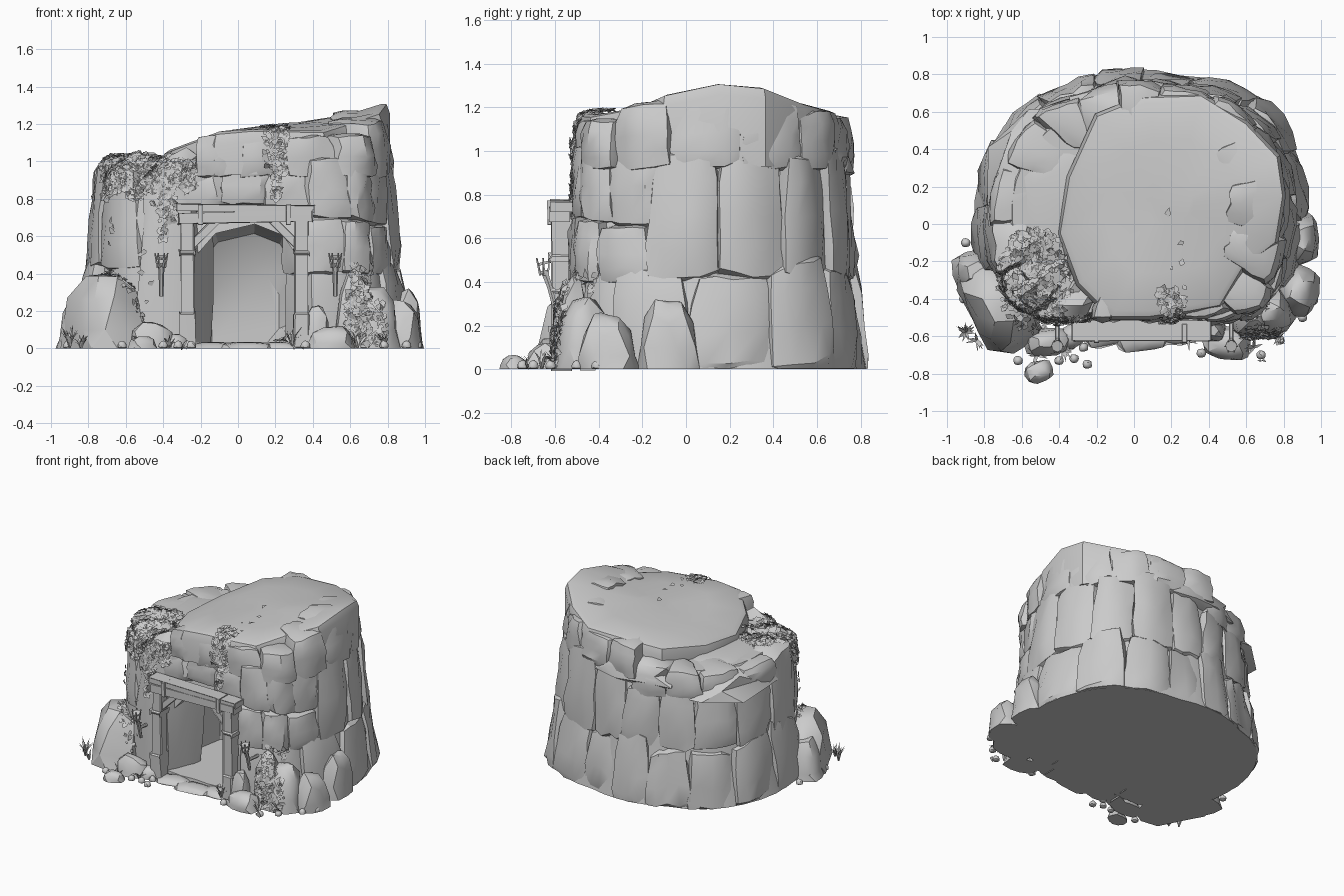
import bpy, bmesh, math, random
from mathutils import Vector, Matrix
from mathutils.bvhtree import BVHTree

if "Cube" in bpy.data.objects:
    bpy.data.objects.remove(bpy.data.objects["Cube"])

random.seed(7)
rnd = random.uniform
CY = 0.12
PLAN = [(0, .96), (30, .92), (45, .86), (70, .74), (90, .73), (120, .73), (135, .79), (150, .83), (180, .88),
        (200, .90), (218, .90), (232, .83), (250, .70), (270, .665), (290, .71), (308, .84), (320, .94), (340, .97), (360, .96)]
rock_v, rock_f = [], []


def lerp_table(t, x):
    for (a, p), (b, q) in zip(t, t[1:]):
        if x <= b:
            return p + (q - p) * max(0, (x - a) / (b - a))
    return t[-1][1]


def radius(deg, z):
    side = lerp_table([(0, 1), (.4, .94), (1, .88), (1.3, .84)], z)
    front = lerp_table([(0, 1), (.4, .98), (1, .95), (1.3, .92)], z)
    k = min(1, max(0, (-math.sin(math.radians(deg)) - .3) / .4))
    return lerp_table(PLAN, deg % 360) * (side + (front - side) * k)


def polar(deg, r, z):
    a = math.radians(deg)
    return Vector((r * math.cos(a), CY + r * math.sin(a), z))


def height(x, y):
    h = lerp_table([(-.45, 1.03), (-.1, 1.16), (.2, 1.2), (.5, 1.235), (.8, 1.33)], x)
    return h - max(0, x) * .22 * abs(y - .22)


def finish(name, bm, rock=False):
    bmesh.ops.recalc_face_normals(bm, faces=bm.faces)
    me = bpy.data.meshes.new(name)
    bm.to_mesh(me)
    bm.free()
    ob = bpy.data.objects.new(name, me)
    bpy.context.collection.objects.link(ob)
    if rock:
        n = len(rock_v)
        rock_v.extend(v.co.copy() for v in me.vertices)
        rock_f.extend([n + i for i in p.vertices] for p in me.polygons)
    return ob


def loft(name, rings, rock=False):
    bm = bmesh.new()
    vs = [[bm.verts.new(p) for p in r] for r in rings]
    n = len(vs[0])
    for a, b in zip(vs, vs[1:]):
        for i in range(n):
            bm.faces.new((a[i], a[(i + 1) % n], b[(i + 1) % n], b[i]))
    bm.faces.new(vs[0])
    bm.faces.new(vs[-1])
    return finish(name, bm, rock)


def squash(co, k):
    return co / sum(abs(c) ** k for c in co) ** (1 / k)


def stone(name, a0, a1, z0, z1, depth=.13, out=0.0):
    """Rounded block fitted to the curved cliff wall."""
    bm = bmesh.new()
    bmesh.ops.create_cube(bm, size=2)
    bmesh.ops.subdivide_edges(bm, edges=bm.edges[:], cuts=3, use_grid_fill=True)
    lean, tilt, top = rnd(-.1, .1), rnd(-.02, .02), rnd(-.12, .12)
    for v in bm.verts:
        u, w, h = squash(v.co, 7) + Vector((rnd(-.06, .06), rnd(-.08, .08), rnd(-.05, .05)))
        deg = (a0 + a1) / 2 + (u + lean * h) * (a1 - a0) * .54 * (1 - .07 * h)
        z = (z0 + z1) / 2 + (h + top * u) * (z1 - z0) * .53
        r = radius(deg, max(z, 0)) + (w - 1) * depth + out + tilt * u
        v.co = polar(deg, r, max(z, 0.003))
    return finish(name, bm, True)


def boulder(name, loc, size, yaw=0, k=3.5):
    bm = bmesh.new()
    bmesh.ops.create_icosphere(bm, subdivisions=2, radius=1)
    rot = Matrix.Rotation(yaw, 3, 'Z')
    for v in bm.verts:
        p = squash(v.co, k) * rnd(.91, 1.05)
        taper = 1 - .2 * p.z
        p = rot @ Vector((p.x * size[0] * taper, p.y * size[1] * taper, p.z * size[2])) + Vector(loc)
        p.z = max(p.z, 0)
        v.co = p
    return finish(name, bm, True)


# solid core with the cave hollowed out of it
angs = range(0, 360, 10)
core = loft("rock_core", [[polar(a, radius(a, z) * s, z) for a in angs]
                          for z, s in ((0, .97), (.45, .92), (.9, .9), (.99, .84))])
OCT = [(-.3, 0), (.2, 0), (.3, .12), (.3, .42), (.2, .57), (.05, .63), (-.16, .58), (-.3, .42)]
cave = loft("cave_cutter", [[(.04 + x * s, y, .035 + z * s) for x, z in OCT]
                            for y, s in ((-.95, 1), (-.4, 1), (-.1, 1.05), (.12, .92), (.22, .6))])
cave.hide_render = True
mod = core.modifiers.new("cave", 'BOOLEAN')
mod.operation, mod.object, mod.solver = 'DIFFERENCE', cave, 'EXACT'
bpy.context.view_layer.objects.active = core
bpy.ops.object.modifier_apply(modifier="cave")
bpy.data.objects.remove(cave)
rock_v.extend(v.co.copy() for v in core.data.vertices)
rock_f.extend(list(p.vertices) for p in core.data.polygons)

# courses of stones round the wall, leaving the mouth open
low = [301, 316, 330, 353, 378, 400, 424, 446, 468, 492, 516, 542, 566, 588]
for a, b in zip(low, low[1:]):
    stone("lower_stone", a, b, -.1, rnd(.4, .52), .15, rnd(-.03, .01))
mid = [299, 312, 324, 340, 362, 384, 404, 427, 450, 474, 496, 520, 545, 568, 588]
for a, b in zip(mid, mid[1:]):
    z1 = rnd(.96, 1.03)
    if b < 345:                                     # broken rubble right of the mouth
        zs = rnd(.62, .76)
        stone("mid_stone", a, b, .4, zs, .14, rnd(-.02, .01))
        stone("mid_stone", a + 2, b + 3, zs, z1, .14, rnd(-.03, 0))
    elif 470 < b < 550:
        stone("mid_stone", a, b, .42, .86, .14, rnd(-.03, 0))
        stone("mid_stone", a + 4, b + 4, .8, z1, .15, rnd(-.03, 0))
    else:
        stone("mid_stone", a, b, .42, z1, .14, rnd(-.02, .01))
stone("left_pillar", 229, 249, -.1, 1.0, .17, .0)
stone("left_pillar", 216, 231, -.1, .98, .17, -.03)
for a, b, z0, z1 in ((243, 264, .74, .93), (262, 286, .77, .97), (283, 302, .72, .95), (236, 254, .86, 1.0)):
    stone("lintel_stone", a, b, z0, z1, .16, -.02)
top = [250, 272, 293, 312, 328, 346, 370, 392, 412, 436, 458]
for a, b in zip(top, top[1:]):
    p = polar((a + b) / 2, radius((a + b) / 2, 1.1) - .08, 0)
    stone("upper_stone", a, b, .92, height(p.x, p.y) - rnd(.01, .05), .15, rnd(-.02, .01))

# sloping cap slab and the lower shelf at its left
SLAB = [(-.2, .58), (.05, .68), (.36, .69), (.6, .54), (.77, .36), (.80, .15), (.76, -.1), (.58, -.24), (.46, -.44),
        (.3, -.47), (.08, -.5), (-.12, -.5), (-.3, -.32), (-.4, -.05), (-.35, .25)]


def slab_ring(s, dz, base=None):
    pts = [(.2 + (x - .2) * s, .1 + (y - .1) * s) for x, y in SLAB]
    return [(x, y, base if base else height(x, y) + dz) for x, y in pts]


loft("cap_slab", [slab_ring(1.02, 0, .93), slab_ring(1.02, -.06), slab_ring(.99, -.01),
                  slab_ring(.94, 0), slab_ring(.6, 0), slab_ring(.2, 0)], True)
boulder("left_shelf", (-.38, .08, .88), (.36, .5, .13), .1, 5)
boulder("back_shelf", (-.02, .58, .96), (.3, .17, .1), .1, 5)

# loose boulders along the foot
for loc, size, yaw in (
        ((-.72, -.43, .1), (.17, .25, .3), .5), ((-.84, -.25, .05), (.12, .11, .24), .2),
        ((-.46, -.63, .03), (.12, .07, .11), .1), ((-.51, -.79, .02), (.07, .055, .045), .3),
        ((.5, -.64, .03), (.12, .085, .09), -.1), ((.42, -.57, .06), (.07, .06, .17), 0),
        ((.72, -.47, .1), (.13, .12, .23), .4), ((.88, -.36, .06), (.10, .13, .2), -.2),
        ((.62, -.52, .12), (.09, .08, .3), .2), ((.9, -.08, .1), (.08, .13, .22), 0),
        ((-.33, -.6, .02), (.07, .06, .06), .6)):
    boulder("foot_boulder", loc, size, yaw)
for x, y, sx in ((-.15, -.57, .13), (.05, -.6, .15), (.22, -.56, .12), (.04, -.45, .28)):
    boulder("threshold_stone", (x, y, .0), (sx, .08, .035), rnd(-.2, .2))
for x, y in ((-.9, -.1), (-.86, -.17), (-.91, -.4), (-.32, -.72), (-.25, -.75), (-.27, -.66), (-.62, -.73),
             (.36, -.69), (.95, -.1), (.96, -.41), (.9, -.5), (.68, -.7), (.78, -.62), (-.4, -.73)):
    boulder("pebble", (x, y, .018), (.025, .024, .024), 0, 2.3)


# timber mine frame
def plank(name, p, q, w, d):
    p, q = Vector(p), Vector(q)
    bm = bmesh.new()
    bmesh.ops.create_cube(bm, size=1)
    axis = (q - p).normalized()
    side = axis.cross(Vector((0, 1, 0))).normalized()
    dep = side.cross(axis)
    for v in bm.verts:
        c = v.co
        v.co = (p + q) / 2 + axis * c.x * (q - p).length + side * c.y * w * rnd(.9, 1.05) + dep * c.z * d
    bmesh.ops.bevel(bm, geom=bm.edges[:], offset=min(w, d) * .1, segments=1, affect='EDGES')
    return finish(name, bm)


for s, cx in ((-1, -.27), (1, .34)):
    plank("post", (cx - .005 * s, -.57, 0), (cx, -.57, .69), .075, .08)
    plank("post_foot", (cx, -.575, 0), (cx, -.575, .19), .09, .095)
    plank("post_band", (cx, -.575, .5), (cx, -.575, .525), .09, .095)
    plank("brace", (cx - s * .02, -.565, .55), (cx - s * .16, -.565, .69), .045, .05)
    plank("inner_post", (cx - s * .015, -.45, 0), (cx - s * .015, -.45, .62), .05, .06)
    plank("beam_strap", (cx - s * .07, -.585, .66), (cx - s * .07, -.585, .77), .028, .1)
plank("lintel_beam", (-.32, -.58, .695), (.4, -.58, .71), .06, .085)
plank("top_plank", (-.33, -.57, .755), (.41, -.57, .745), .04, .1)


# wall torches with iron baskets
def tube(name, pts, r, sides=6):
    p = [Vector(c) for c in pts]
    rot = (p[-1] - p[0]).to_track_quat('Z', 'Y').to_matrix()
    return loft(name, [[c + rot @ Vector((rr * math.cos(i * math.tau / sides), rr * math.sin(i * math.tau / sides), 0))
                        for i in range(sides)] for c, rr in zip(p, r)])


for cx in (-.41, .52):
    tube("torch_handle", [(cx, -.6, .28), (cx, -.625, .38), (cx, -.65, .45)], (.012, .014, .018))
    tube("torch_bracket", [(cx, -.5, .35), (cx, -.62, .36)], (.012, .012))
    for z, r in ((.44, .022), (.48, .032)):
        tube("torch_ring", [(cx, -.65, z), (cx, -.653, z + .012)], (r, r), 8)
    for i in range(6):
        a = i * math.tau / 6
        c, s = math.cos(a), math.sin(a)
        tube("torch_prong", [(cx + .02 * c, -.65 + .02 * s, .43), (cx + .034 * c, -.655 + .034 * s, .51)], (.006, .004), 4)

# ivy leaves dropped onto the rock by ray casting
tree = BVHTree.FromPolygons(rock_v, rock_f)


def ivy(name, rays, size=.022):
    bm = bmesh.new()
    for org, d in rays:
        hit, nor, _, _ = tree.ray_cast(Vector(org), Vector(d))
        if hit is None:
            continue
        nor = nor if nor.dot(Vector(d)) < 0 else -nor
        rot = (nor + Vector((rnd(-.4, .4), rnd(-.4, .4), rnd(-.4, .4)))).to_track_quat('Z', 'Y').to_matrix()
        rot = rot @ Matrix.Rotation(rnd(0, 6.28), 3, 'Z')
        s = size * rnd(.7, 1.3)
        bm.faces.new([bm.verts.new(hit + nor * .01 + rot @ Vector(c) * s)
                      for c in ((-1, 0, 0), (-.2, -.7, .3), (1, 0, -.2), (-.2, .7, .3))])
    return finish(name, bm)


def strand(x, z_top, z_bot, w=.02):
    return [((x + rnd(-w, w), -1.5, rnd(z_bot, z_top)), (0, 1, 0)) for _ in range(int(160 * (z_top - z_bot) * (1 + w * 15)))]


rays = []
for _ in range(420):
    a, r = rnd(0, 6.28), math.sqrt(rnd(0, 1))
    rays.append(((-.53 + .2 * r * math.cos(a), -.3 + .28 * r * math.sin(a), 2), (0, 0, -1)))
for i in range(24):
    rays += strand(-.71 + i * .02, 1.0, rnd(.78, .92))
ivy("shelf_ivy", rays + strand(-.4, .95, .58) + strand(-.35, .9, .68))
ivy("hanging_ivy", strand(.2, 1.2, .92, .06) + strand(.21, 1.0, .8) +
    [((rnd(.12, .27), rnd(-.54, -.33), 2), (0, 0, -1)) for _ in range(60)])
ivy("foot_ivy", strand(.66, .45, .02, .05) + strand(.74, .25, .02, .05) + strand(.6, .3, .1))

# grass tufts
for x, y, h, n in ((-.9, -.58, .13, 18), (-.84, -.62, .08, 9), (.29, -.62, .13, 10), (.78, -.6, .1, 12),
                   (.64, -.66, .1, 10), (-.37, -.68, .08, 8), (-.52, -.7, .09, 8)):
    bm = bmesh.new()
    for _ in range(n):
        a, hh = rnd(0, 6.28), h * rnd(.6, 1)
        d, side = Vector((math.cos(a), math.sin(a), 0)), Vector((-math.sin(a), math.cos(a), 0)) * .007
        b, m = Vector((x, y, 0)), Vector((x, y, hh * .6)) + d * .02
        v = [bm.verts.new(p) for p in (b - side, b + side, m + side, m - side, b + d * rnd(.03, .065) + Vector((0, 0, hh)))]
        bm.faces.new(v[:4])
        bm.faces.new((v[3], v[2], v[4]))
    finish("grass_tuft", bm)

bpy.ops.object.select_all(action='SELECT')
bpy.context.view_layer.objects.active = core
bpy.ops.object.shade_smooth_by_angle(angle=math.radians(32))
